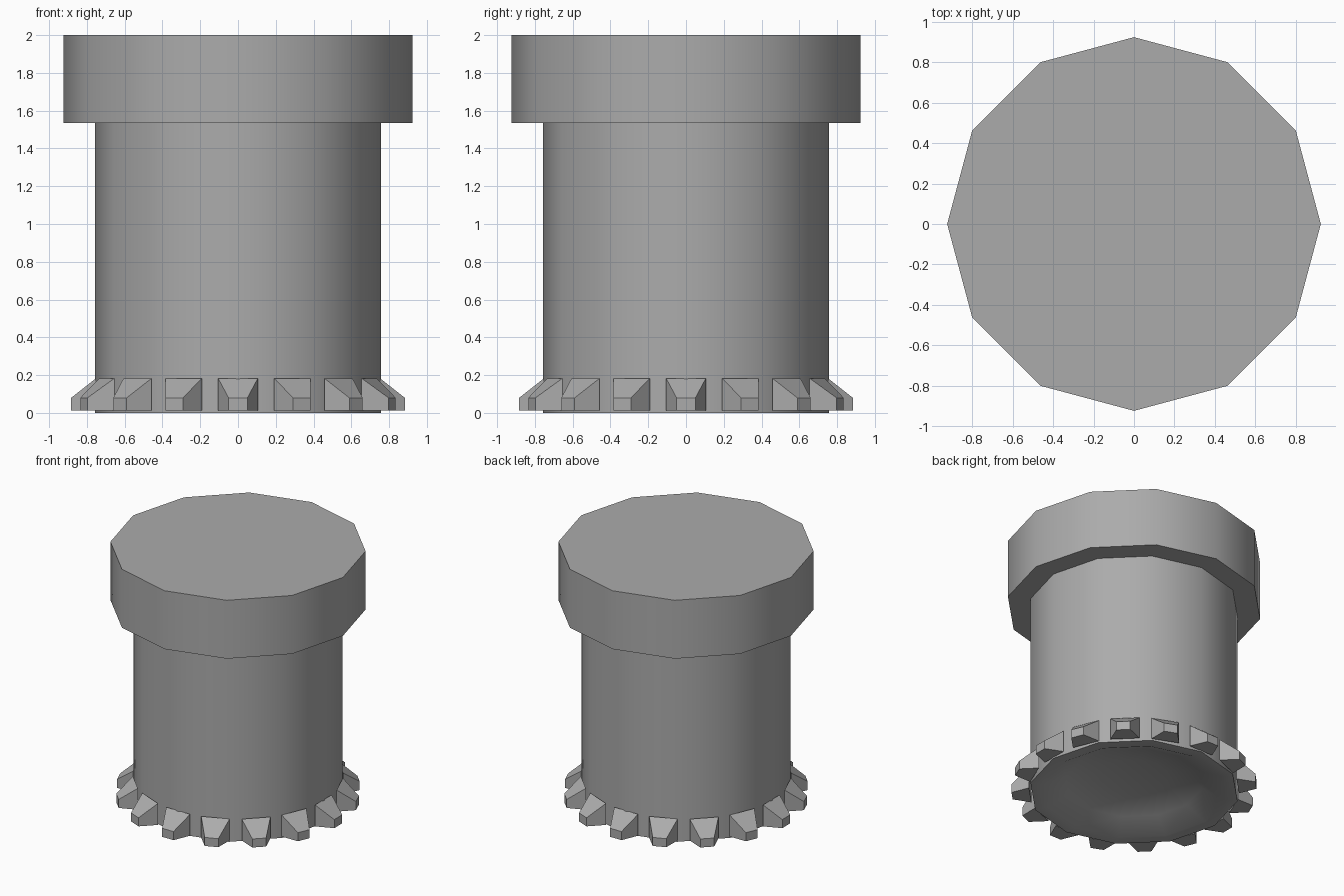
import bpy, bmesh, math

cube = bpy.data.objects.get("Cube")
if cube:
    bpy.data.objects.remove(cube, do_unlink=True)

SIDES = 12
TEETH = 16

grey = bpy.data.materials.new("plain_grey")
grey.use_nodes = True
colour = (0.41, 0.41, 0.41, 1)
grey.diffuse_color = colour
grey.node_tree.nodes["Principled BSDF"].inputs["Base Color"].default_value = colour


def finish(name, bm, smooth):
    bmesh.ops.recalc_face_normals(bm, faces=bm.faces[:])
    mesh = bpy.data.meshes.new(name)
    bm.to_mesh(mesh)
    bm.free()
    mesh.materials.append(grey)
    obj = bpy.data.objects.new(name, mesh)
    bpy.context.collection.objects.link(obj)
    if smooth:
        bpy.ops.object.select_all(action="DESELECT")
        obj.select_set(True)
        bpy.context.view_layer.objects.active = obj
        bpy.ops.object.shade_smooth_by_angle(angle=math.radians(35))


def bridge(bm, low, high):
    for i in range(len(low)):
        j = (i + 1) % len(low)
        bm.faces.new((low[i], low[j], high[j], high[i]))


# Stem and head: one turned shape with a shallow bowl underneath
profile = [(0.25, 0.13), (0.5, 0.08), (0.67, 0), (0.758, 0),
           (0.758, 1.535), (0.924, 1.535), (0.924, 2)]
bm = bmesh.new()
rings = []
for r, z in profile:
    rings.append([bm.verts.new((r * math.cos(math.tau * i / SIDES),
                                r * math.sin(math.tau * i / SIDES), z))
                  for i in range(SIDES)])
for low, high in zip(rings, rings[1:]):
    bridge(bm, low, high)
bm.faces.new(rings[0])
bm.faces.new(rings[-1])
finish("stem_and_head", bm, True)

# Ring of tapered teeth: radius, half width and top height of each end
ends = [(0.752, 0.105, 0.183), (0.883, 0.05, 0.08)]
base = 0.012
bm = bmesh.new()
for t in range(TEETH):
    a = math.tau * t / TEETH
    c, s = math.cos(a), math.sin(a)
    loops = []
    for r, w, height in ends:
        corners = [(-w, base), (w, base), (w, height), (-w, height)]
        loops.append([bm.verts.new((r * c - y * s, r * s + y * c, z))
                      for y, z in corners])
    bridge(bm, *loops)
    for loop in loops:
        bm.faces.new(loop)
finish("base_teeth", bm, False)
